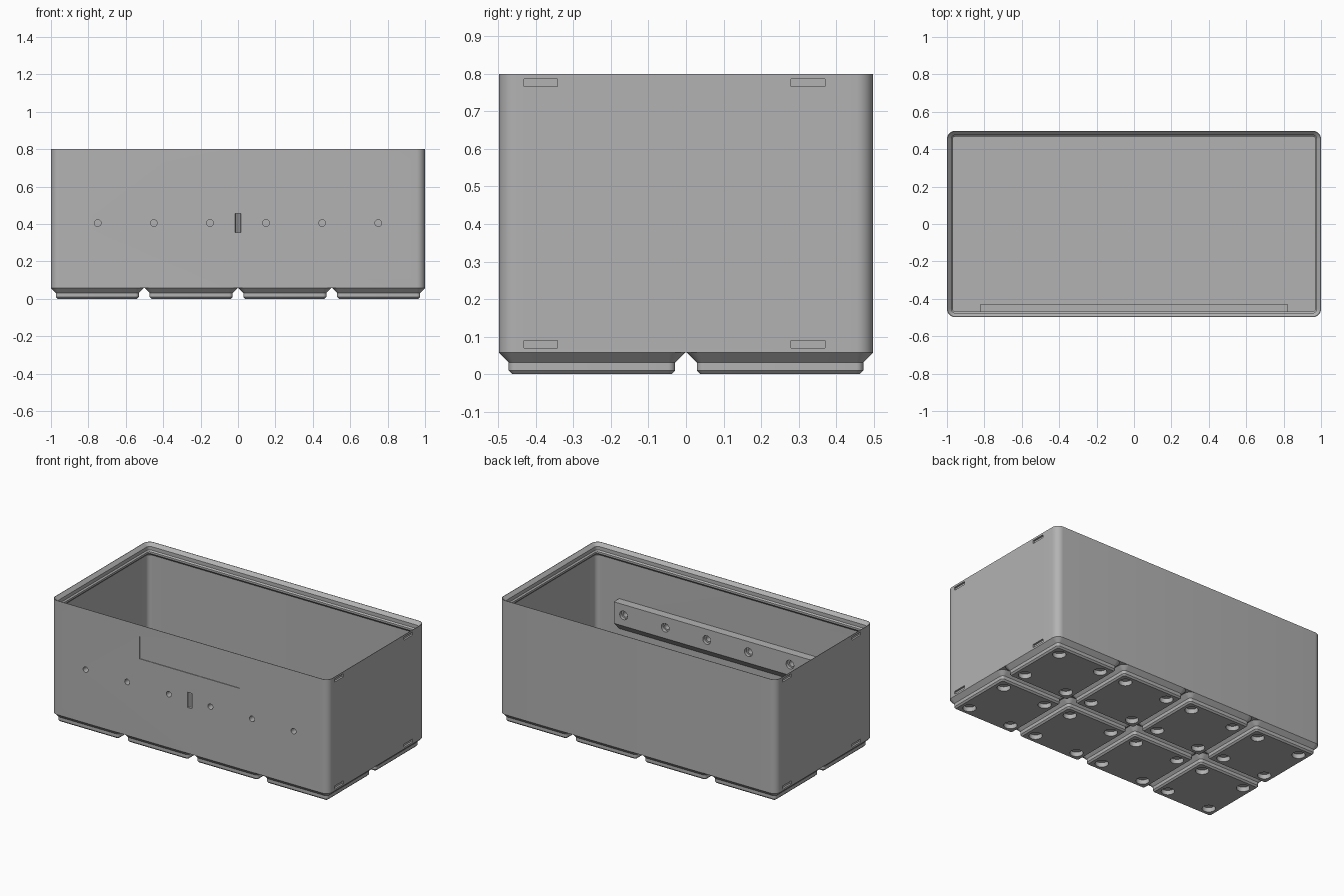
import bpy, bmesh, math
from mathutils import Matrix, Vector

if "Cube" in bpy.data.objects:
    bpy.data.objects.remove(bpy.data.objects["Cube"])

grey = bpy.data.materials.new("plain grey")
grey.use_nodes = True
grey.diffuse_color = (0.45, 0.45, 0.45, 1)
grey.node_tree.nodes["Principled BSDF"].inputs["Base Color"].default_value = grey.diffuse_color

W, D, H = 1.0, 0.4985, 0.8      # half width, half depth, height
R, BASE, FLOOR, WALL = 0.045, 0.057, 0.084, 0.0155
PITCH, LIP = 0.5015, 0.031


def finish(bm, name):
    bmesh.ops.recalc_face_normals(bm, faces=bm.faces)
    mesh = bpy.data.meshes.new(name)
    bm.to_mesh(mesh)
    bm.free()
    mesh.materials.append(grey)
    obj = bpy.data.objects.new(name, mesh)
    bpy.context.collection.objects.link(obj)
    return obj


def loft(name, sections, steps=8):
    """Closed skin through rounded rectangles (half width, half depth, radius, z)."""
    bm = bmesh.new()
    rings = []
    for w, d, r, z in sections:
        ring = []
        for q, (sx, sy) in enumerate([(1, 1), (-1, 1), (-1, -1), (1, -1)]):
            for i in range(steps + 1):
                a = math.pi / 2 * (q + i / steps)
                ring.append(bm.verts.new((sx * (w - r) + r * math.cos(a),
                                          sy * (d - r) + r * math.sin(a), z)))
        rings.append(ring)
    for a, b in zip(rings, rings[1:]):
        for i in range(len(a)):
            j = (i + 1) % len(a)
            bm.faces.new((a[i], a[j], b[j], b[i]))
    bm.faces.new(rings[0])
    bm.faces.new(rings[-1])
    return finish(bm, name)


def add_box(bm, lo, hi):
    lo, hi = Vector(lo), Vector(hi)
    bmesh.ops.create_cube(bm, size=1, matrix=Matrix.Translation((lo + hi) / 2)
                          @ Matrix.Diagonal((*(hi - lo), 1)))


def add_rod(bm, centre, radius, length, along_y=False, sides=32):
    turn = Matrix.Rotation(math.pi / 2, 4, "X") if along_y else Matrix()
    bmesh.ops.create_cone(bm, cap_ends=True, segments=sides, radius1=radius, radius2=radius,
                          depth=length, matrix=Matrix.Translation(centre) @ turn)


def activate(obj):
    bpy.ops.object.select_all(action="DESELECT")
    obj.select_set(True)
    bpy.context.view_layer.objects.active = obj


def cut(obj, bm):
    cutter = finish(bm, "cutter")
    cutter.hide_render = True
    mod = obj.modifiers.new("cut", "BOOLEAN")
    mod.operation, mod.solver, mod.object = "DIFFERENCE", "EXACT", cutter
    activate(obj)
    bpy.ops.object.modifier_apply(modifier=mod.name)
    bpy.data.objects.remove(cutter)


def smooth(obj):
    activate(obj)
    bpy.ops.object.shade_smooth_by_angle(angle=math.radians(30))


def inset(amount, z):
    return (W - amount, D - amount, max(R - amount, 0.01), z)


# Open box with a stepped stacking lip
box = loft("box", [inset(0, BASE), inset(0, H), inset(0.003, H), inset(0.023, H - 0.02),
                   inset(0.023, H - 0.043), inset(LIP, H - 0.051), inset(LIP, H - 0.063),
                   inset(WALL, H - 0.063 - LIP + WALL), inset(WALL, FLOOR)])

# Mounting rail inside the front wall, with a sloped underside
bm = bmesh.new()
back, face = -D + WALL - 0.004, -0.428
profile = [(back, 0.475), (face, 0.475), (face, 0.335), (back, 0.335 - (face - back))]
end = bm.faces.new([bm.verts.new((-0.82, y, z)) for y, z in profile])
swept = bmesh.ops.extrude_face_region(bm, geom=[end])["geom"]
bmesh.ops.translate(bm, verts=[v for v in swept if isinstance(v, bmesh.types.BMVert)],
                    vec=(1.64, 0, 0))
rail = finish(bm, "mounting_rail")


# Screw holes and centre notch pass through the wall into the rail
def front_cutter():
    cutter = bmesh.new()
    for i in range(6):
        add_rod(cutter, (-0.75 + 0.3 * i, -0.46, 0.405), 0.018, 0.2, along_y=True)
    add_rod(cutter, (0, -D, 0.405), 0.016, 0.1, sides=8)
    return cutter


cut(rail, front_cutter())
bm = bmesh.new()
for i in range(6):
    add_rod(bm, (-0.75 + 0.3 * i, face, 0.405), 0.028, 0.04, along_y=True)
cut(rail, bm)

# Shallow label recess on the front and slots in both ends
bm = front_cutter()
add_box(bm, (-0.36, -D - 0.05, 0.58), (0.36, -D + 0.004, 0.725))
for side in (1, -1):
    for y in (-0.387, 0.325):
        for z in (0.079, 0.777):
            x = sorted((side * (W - 0.012), side * (W + 0.05)))
            add_box(bm, (x[0], side * y - 0.045, z - 0.01), (x[1], side * y + 0.045, z + 0.01))
cut(box, bm)
smooth(box)
smooth(rail)

# Stepped feet with four round sockets each
foot = loft("foot", [(0.2125, 0.2125, 0.0096, 0), (0.222, 0.222, 0.019, 0.0096),
                     (0.222, 0.222, 0.019, 0.031), (0.2478, 0.2478, R, BASE)])
bm = bmesh.new()
for x in (-0.155, 0.155):
    for y in (-0.155, 0.155):
        add_rod(bm, (x, y, 0), 0.039, 0.058)
cut(foot, bm)
smooth(foot)
for col in range(4):
    for row in range(2):
        part = foot
        if col or row:
            part = foot.copy()
            bpy.context.collection.objects.link(part)
        part.name = f"foot_{col + 1}_{row + 1}"
        part.location = ((col - 1.5) * PITCH, (row - 0.5) * PITCH, 0)
